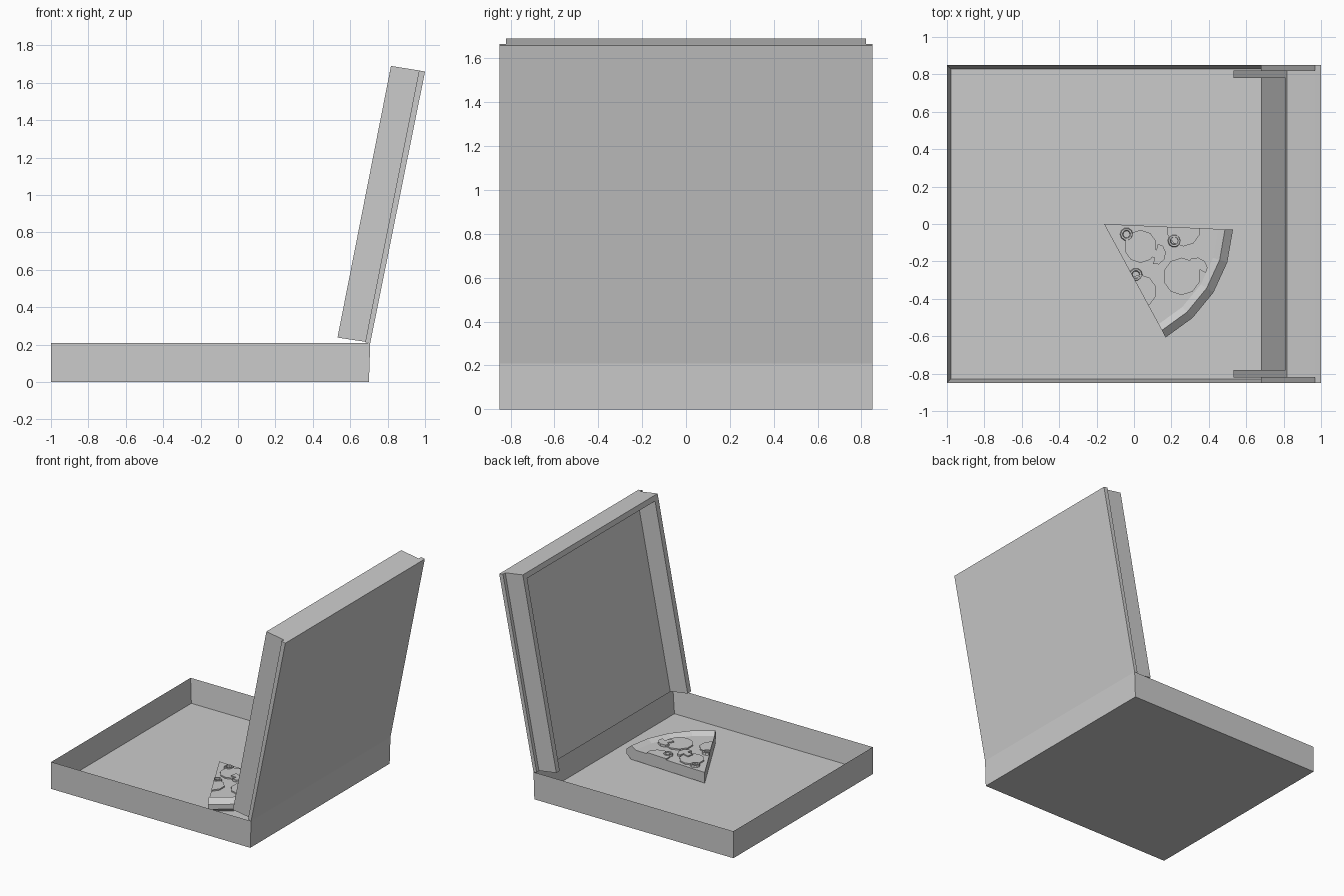
import bpy, bmesh
from math import sin, cos, radians, pi
from mathutils import Vector

if "Cube" in bpy.data.objects:
    bpy.data.objects.remove(bpy.data.objects["Cube"])


def finish(name, bm):
    bmesh.ops.recalc_face_normals(bm, faces=bm.faces[:])
    me = bpy.data.meshes.new(name)
    bm.to_mesh(me)
    bm.free()
    ob = bpy.data.objects.new(name, me)
    bpy.context.collection.objects.link(ob)
    return ob


def extrude(bm, pts, offset):
    """Solid prism from a flat outline."""
    f = bm.faces.new([bm.verts.new(p) for p in pts])
    r = bmesh.ops.extrude_face_region(bm, geom=[f], use_keep_orig=True)
    bmesh.ops.translate(bm, vec=offset,
                        verts=[v for v in r["geom"] if isinstance(v, bmesh.types.BMVert)])


def side_prism(name, xz, y0, y1):
    bm = bmesh.new()
    extrude(bm, [(x, y0, z) for x, z in xz], (0, y1 - y0, 0))
    return finish(name, bm)


# Tray: outer block, top face inset and pushed down
bm = bmesh.new()
extrude(bm, [(-1, -.85, 0), (.70, -.85, 0), (.70, .85, 0), (-1, .85, 0)], (0, 0, .208))
bm.normal_update()
top = max(bm.faces, key=lambda f: f.calc_center_median().z)
bmesh.ops.recalc_face_normals(bm, faces=bm.faces[:])
bmesh.ops.inset_region(bm, faces=[top], thickness=.03)
bmesh.ops.translate(bm, verts=top.verts[:], vec=(0, 0, -.183))
for v in bm.verts:                       # back wall leans slightly to the hinge
    if v.co.x > .69 and v.co.z > .1:
        v.co.x = .707
finish("tray", bm)

# Lid, tilted open: back panel, two inset sides, front lip
side_prism("lid_panel", [(.707, .208), (1.0, 1.66), (.968, 1.666), (.680, .213)], -.85, .85)
for s, n in ((-1, "front"), (1, "back")):
    side_prism("lid_side_" + n, [(.682, .215), (.968, 1.666), (.818, 1.69), (.532, .238)],
               s * .78, s * .822)
side_prism("lid_lip", [(.968, 1.666), (.818, 1.69), (.810, 1.65), (.960, 1.626)], -.78, .78)

# Pizza slice: crust profile swept about the tip in four steps
TIP = Vector((-.16, 0, 0))
A0, A1, TOP, BASE = radians(-2.5), radians(-61.5), .112, .03
profile = [(.65, BASE), (.69, .062), (.69, .10), (.647, .137), (.61, TOP)]
bm = bmesh.new()
tb = bm.verts.new(TIP + Vector((0, 0, BASE)))
tt = bm.verts.new(TIP + Vector((0, 0, TOP)))
rows = []
for i in range(5):
    a = A0 + (A1 - A0) * i / 4
    rows.append([bm.verts.new(TIP + Vector((r * cos(a), r * sin(a), z))) for r, z in profile])
for p, q in zip(rows, rows[1:]):
    for j in range(4):
        bm.faces.new((p[j], p[j + 1], q[j + 1], q[j]))
    bm.faces.new((tb, p[0], q[0]))
    bm.faces.new((tt, p[-1], q[-1]))
for row in (rows[0], rows[-1]):
    bm.faces.new([tb] + row + [tt])
finish("pizza_slice", bm)


def topping(name, bm):
    """Trim a topping to the two cut edges of the slice."""
    for a, s in ((A0, 1), (A1, -1)):
        n = Vector((-sin(a), cos(a), 0)) * s
        bmesh.ops.bisect_plane(bm, geom=bm.verts[:] + bm.edges[:] + bm.faces[:],
                               plane_co=TIP, plane_no=n, clear_outer=True)
        bmesh.ops.holes_fill(bm, edges=[e for e in bm.edges if e.is_boundary], sides=0)
    return finish(name, bm)


def slab(name, outline, x, y, turn, z1):
    c, s = cos(turn), sin(turn)
    bm = bmesh.new()
    extrude(bm, [(x + c * u - s * v, y + s * u + c * v, TOP - .005) for u, v in outline],
            (0, 0, z1 - TOP + .005))
    topping(name, bm)


# Sausage discs
for i, (x, y, r) in enumerate([(.035, -.12, .088), (.255, -.28, .10),
                               (.03, -.36, .09), (.265, -.03, .09)]):
    disc = [(r * cos(pi * (k + .5) / 5), r * sin(pi * (k + .5) / 5)) for k in range(10)]
    slab("sausage_disc_%d" % i, disc, x, y, 0, TOP + .010)

# Mushroom slices: half-round cap on a short stem
cap = [(.055, 0), (.05, .03), (.02, .052), (-.02, .052), (-.05, .03), (-.055, 0),
       (-.02, 0), (-.024, -.05), (.024, -.05), (.02, 0)]
for i, (x, y, t) in enumerate([(.115, -.16, -1.8), (.335, -.235, -.5)]):
    slab("mushroom_%d" % i, cap, x, y, t, TOP + .018)

# Olive rings
for i, (x, y) in enumerate([(-.04, -.055), (.215, -.09), (.01, -.27)]):
    bm = bmesh.new()
    grid = []
    for k in range(10):
        a = 2 * pi * k / 10
        grid.append([bm.verts.new((x + r * cos(a), y + r * sin(a), TOP + h))
                     for r, h in ((.035, 0), (.031, .016), (.022, .016), (.018, 0))])
    for k in range(10):
        p, q = grid[k], grid[(k + 1) % 10]
        for j in range(4):
            bm.faces.new((p[j], p[(j + 1) % 4], q[(j + 1) % 4], q[j]))
    topping("olive_ring_%d" % i, bm)
